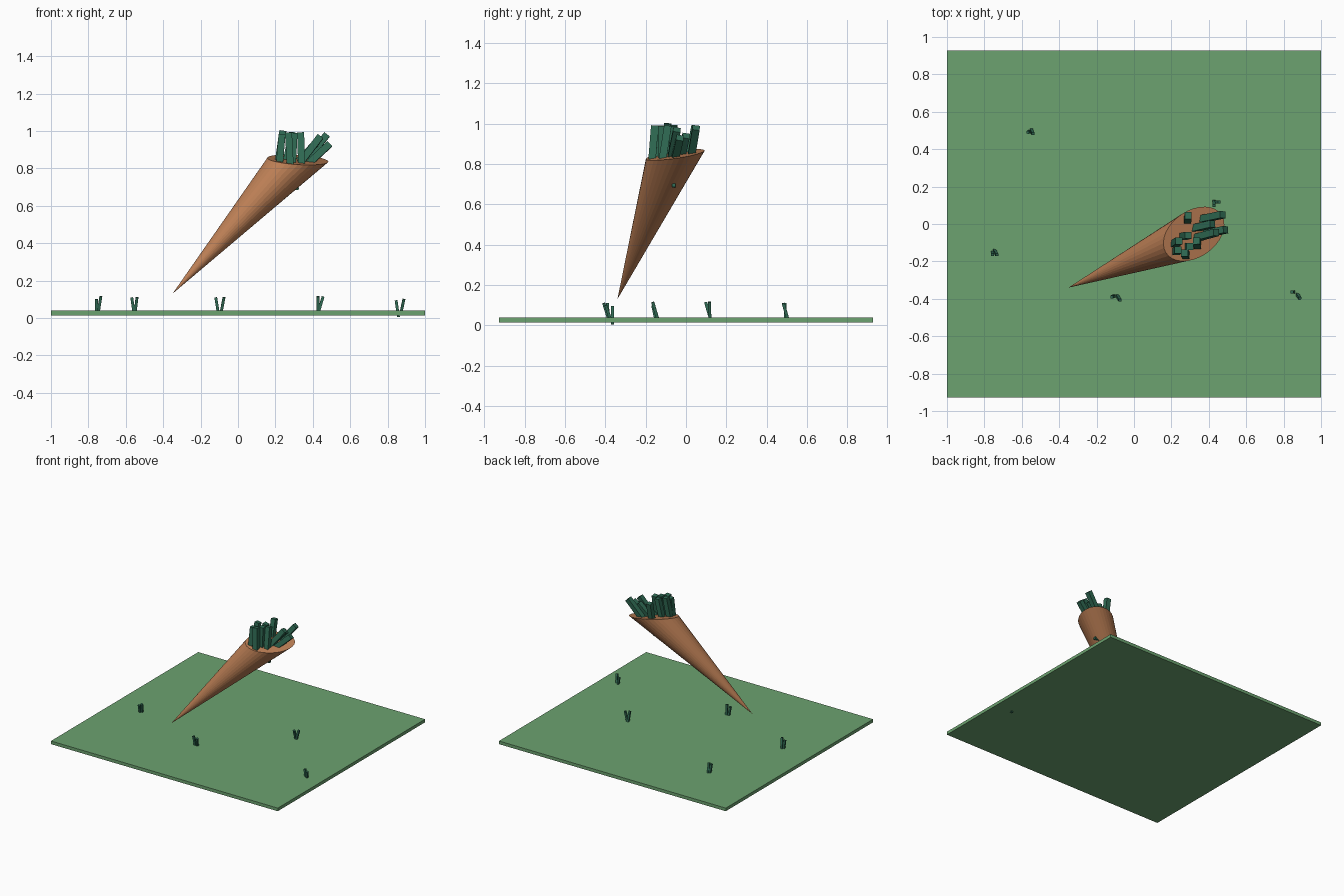
import bpy, bmesh, math
from mathutils import Vector

if "Cube" in bpy.data.objects:
    bpy.data.objects.remove(bpy.data.objects["Cube"])


def material(name, rgb):
    m = bpy.data.materials.new(name)
    m.diffuse_color = (*rgb, 1)
    m.use_nodes = True
    m.node_tree.nodes["Principled BSDF"].inputs["Base Color"].default_value = m.diffuse_color
    return m


GRASS = material("grass_green", (0.15, 0.36, 0.16))
ORANGE = material("carrot_orange", (0.50, 0.21, 0.09))
LEAF = material("leaf_green", (0.03, 0.15, 0.09))


def add_object(name, bm, mat):
    bmesh.ops.recalc_face_normals(bm, faces=bm.faces)
    mesh = bpy.data.meshes.new(name)
    bm.to_mesh(mesh)
    bm.free()
    mesh.materials.append(mat)
    obj = bpy.data.objects.new(name, mesh)
    bpy.context.collection.objects.link(obj)
    return obj


def add_stick(bm, start, end, width):
    """Square bar running from start to end."""
    a, b = Vector(start), Vector(end)
    d = b - a
    turn = Vector((0, 0, 1)).rotation_difference(d)
    verts = bmesh.ops.create_cube(bm, size=1)["verts"]
    for v in verts:
        local = Vector((v.co.x * width, v.co.y * width, v.co.z * d.length))
        v.co = (a + b) / 2 + turn @ local


# ground slab
bm = bmesh.new()
for v in bmesh.ops.create_cube(bm, size=1)["verts"]:
    v.co = (v.co.x * 2, v.co.y * 1.855, 0.027 + v.co.z * 0.025)
add_object("ground_slab", bm, GRASS)

# carrot root: slanted cone with an oval, slightly tilted top
bm = bmesh.new()
tip = bm.verts.new((-0.35, -0.34, 0.13))
rim = []
SIDES = 32
for i in range(SIDES):
    t = 2 * math.pi * i / SIDES
    dx = 0.163 * math.cos(t)
    dy = 0.05 * math.cos(t) + 0.137 * math.sin(t)
    rim.append(bm.verts.new((0.32 + dx, -0.053 + dy, 0.846 - 0.12 * dx + 0.19 * dy)))
bm.faces.new(rim)
for i in range(SIDES):
    bm.faces.new((rim[i], rim[(i + 1) % SIDES], tip))
add_object("carrot_root", bm, ORANGE)

# carrot leaf stalks: (base, end)
bm = bmesh.new()
for start, end in [
    ((0.21, -0.11, 0.80), (0.24, -0.09, 1.00)),
    ((0.22, -0.15, 0.80), (0.235, -0.14, 0.98)),
    ((0.28, -0.17, 0.80), (0.27, -0.155, 0.99)),
    ((0.29, -0.12, 0.80), (0.30, -0.12, 0.99)),
    ((0.34, -0.12, 0.80), (0.335, -0.09, 0.99)),
    ((0.25, -0.07, 0.80), (0.29, -0.06, 0.99)),
    ((0.285, 0.01, 0.80), (0.29, 0.045, 0.99)),
    ((0.29, -0.03, 0.80), (0.42, 0.00, 0.94)),
    ((0.33, 0.02, 0.80), (0.475, 0.05, 0.98)),
    ((0.31, -0.08, 0.80), (0.44, -0.045, 0.97)),
    ((0.35, -0.06, 0.80), (0.49, -0.03, 0.93)),
]:
    add_stick(bm, start, end, 0.037)
add_object("carrot_leaves", bm, LEAF)

# small sprig poking out of the side of the root
bm = bmesh.new()
add_stick(bm, (0.25, -0.06, 0.69), (0.325, -0.06, 0.695), 0.018)
add_object("root_sprig", bm, LEAF)

# grass tufts: two blades each
bm = bmesh.new()
for start, end in [
    ((-0.757, -0.15, 0.03), (-0.757, -0.165, 0.10)),
    ((-0.747, -0.14, 0.03), (-0.733, -0.165, 0.115)),
    ((-0.557, 0.495, 0.03), (-0.568, 0.49, 0.11)),
    ((-0.55, 0.505, 0.03), (-0.54, 0.482, 0.11)),
    ((-0.106, -0.385, 0.03), (-0.119, -0.39, 0.11)),
    ((-0.09, -0.383, 0.03), (-0.075, -0.408, 0.11)),
    ((0.427, 0.122, 0.03), (0.427, 0.097, 0.115)),
    ((0.43, 0.118, 0.03), (0.455, 0.117, 0.115)),
    ((0.858, -0.364, 0.005), (0.845, -0.364, 0.095)),
    ((0.872, -0.375, 0.03), (0.887, -0.398, 0.10)),
]:
    add_stick(bm, start, end, 0.015)
add_object("grass_tufts", bm, LEAF)
